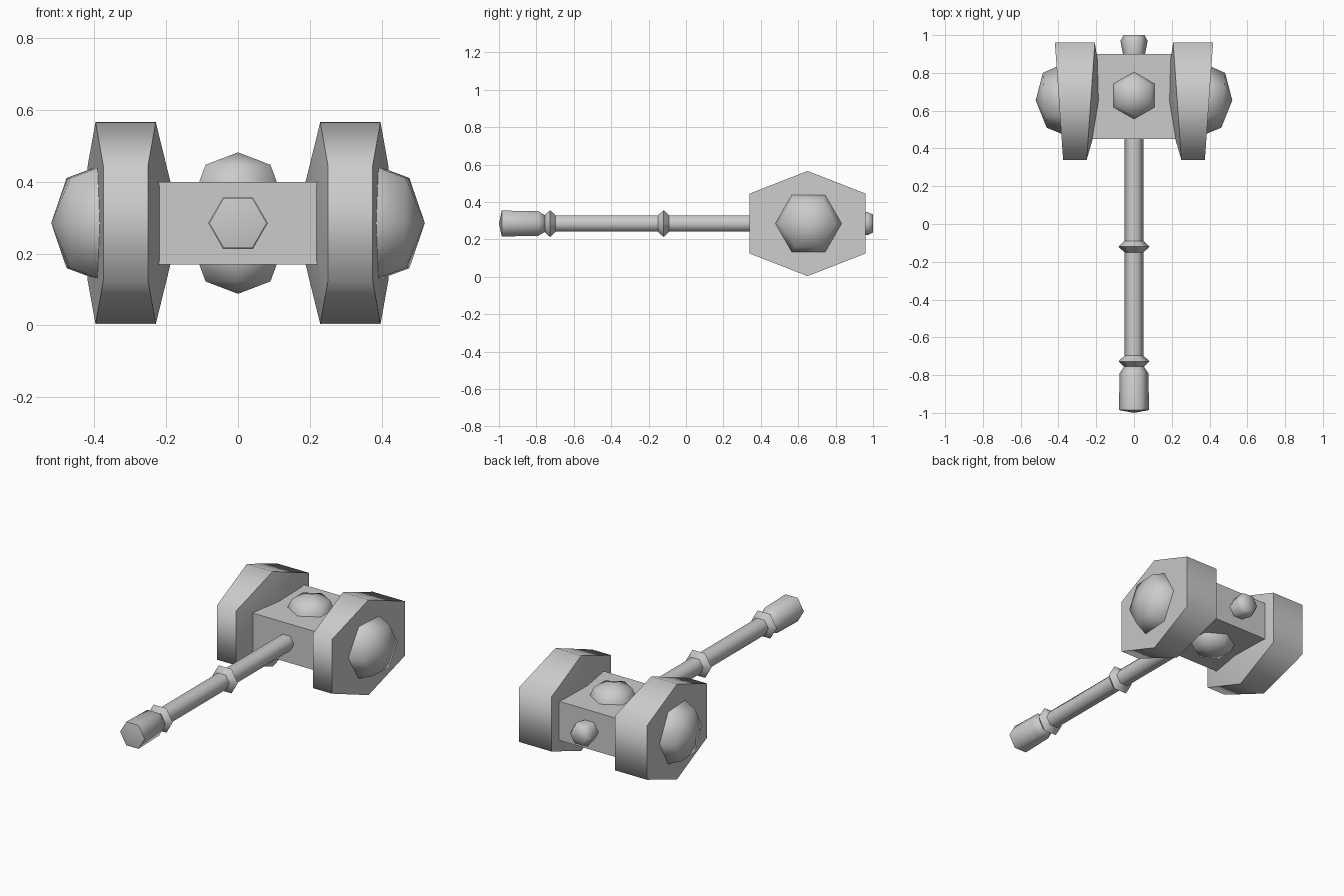
import bpy, bmesh, math
from mathutils import Matrix, Vector

if "Cube" in bpy.data.objects:
    bpy.data.objects.remove(bpy.data.objects["Cube"], do_unlink=True)

steel = bpy.data.materials.new("grey steel")
grey = (0.6, 0.6, 0.6, 1)
steel.diffuse_color = grey
steel.use_nodes = True
steel.node_tree.nodes["Principled BSDF"].inputs["Base Color"].default_value = grey

AXIS_Z = 0.285      # height of the handle axis
HEAD_Y = 0.65       # middle of the striking heads
TAPER = 0.07        # heads widen towards the back


def finish(name, bm, angle=72):
    """Turn a bmesh into a shaded object."""
    bmesh.ops.recalc_face_normals(bm, faces=bm.faces)
    mesh = bpy.data.meshes.new(name)
    bm.to_mesh(mesh)
    bm.free()
    mesh.materials.append(steel)
    obj = bpy.data.objects.new(name, mesh)
    bpy.context.collection.objects.link(obj)
    bpy.ops.object.select_all(action='DESELECT')
    obj.select_set(True)
    bpy.context.view_layer.objects.active = obj
    bpy.ops.object.shade_smooth_by_angle(angle=math.radians(angle))
    return obj


def lathe(profile, origin, axis, across):
    """Six-sided turned shape; profile holds (distance along axis, radius)."""
    axis, u = Vector(axis), Vector(across)
    v = axis.cross(u)
    bm = bmesh.new()
    rings = []
    for d, r in profile:
        centre = Vector(origin) + axis * d
        if r == 0:
            rings.append([bm.verts.new(centre)] * 6)
        else:
            rings.append([bm.verts.new(centre + r * (u * math.cos(i * math.pi / 3)
                                                     + v * math.sin(i * math.pi / 3)))
                          for i in range(6)])
    for a, b in zip(rings, rings[1:]):
        for i in range(6):
            j = (i + 1) % 6
            bm.faces.new(dict.fromkeys((a[i], a[j], b[j], b[i])))
    return bm


# Handle parts along y
handle_parts = {
    "shaft": [(-0.76, 0), (-0.76, 0.05), (0.5, 0.05), (0.5, 0)],
    "pommel": [(-1, 0), (-0.985, 0.08), (-0.79, 0.076), (-0.755, 0.052), (-0.755, 0)],
    "lower_ring": [(-0.757, 0.05), (-0.727, 0.083), (-0.697, 0.05)],
    "middle_ring": [(-0.15, 0.05), (-0.12, 0.083), (-0.09, 0.05)],
    "back_knob": [(0.88, 0), (0.88, 0.055), (0.97, 0.072), (1, 0.055), (1, 0)],
}
for name, profile in handle_parts.items():
    finish(name, lathe(profile, (0, 0, AXIS_Z), (0, 1, 0), (1, 0, 0)))

# Central block between the heads
bm = bmesh.new()
bmesh.ops.create_cube(bm, size=1, matrix=Matrix.Translation((0, 0.675, AXIS_Z))
                      @ Matrix.Diagonal((0.56, 0.45, 0.23, 1)))
finish("centre_block", bm, 30)

# Domed studs, measured down from the tip
dome = [(0, 0), (-0.048, 0.145), (-0.13, 0.18), (-0.18, 0.18)]
for side, name in ((1, "top_stud"), (-1, "bottom_stud")):
    profile = [(d * 0.72, r * 0.72) for d, r in dome]
    finish(name, lathe(profile, (0, 0.68, AXIS_Z + side * 0.197), (0, 0, side), (0, 1, 0)))

# Striking heads: hexagonal, tapered, with a pointed inner face and an end stud
outline = [(-0.31, -0.16), (0, -0.281), (0.31, -0.16),
           (0.31, 0.16), (0, 0.281), (-0.31, 0.16)]
for side, label in ((1, "left"), (-1, "right")):
    bm = bmesh.new()
    inner = [bm.verts.new((side * (0.229 - TAPER * y), HEAD_Y + y, AXIS_Z + z))
             for y, z in outline]
    outer = [bm.verts.new((side * (0.397 + TAPER * y), HEAD_Y + y, AXIS_Z + z))
             for y, z in outline]
    peak = bm.verts.new((side * 0.16, HEAD_Y, AXIS_Z))
    bm.faces.new(outer)
    for i in range(6):
        j = (i + 1) % 6
        bm.faces.new((inner[i], inner[j], outer[j], outer[i]))
        bm.faces.new((inner[j], inner[i], peak))
    finish(label + "_head", bm, 70)

    bm = lathe(dome, (side * 0.52, HEAD_Y + 0.005, AXIS_Z), (side, 0, 0), (0, 1, 0))
    for vert in bm.verts:
        vert.co.x += side * TAPER * (vert.co.y - HEAD_Y)
    finish(label + "_end_stud", bm)
